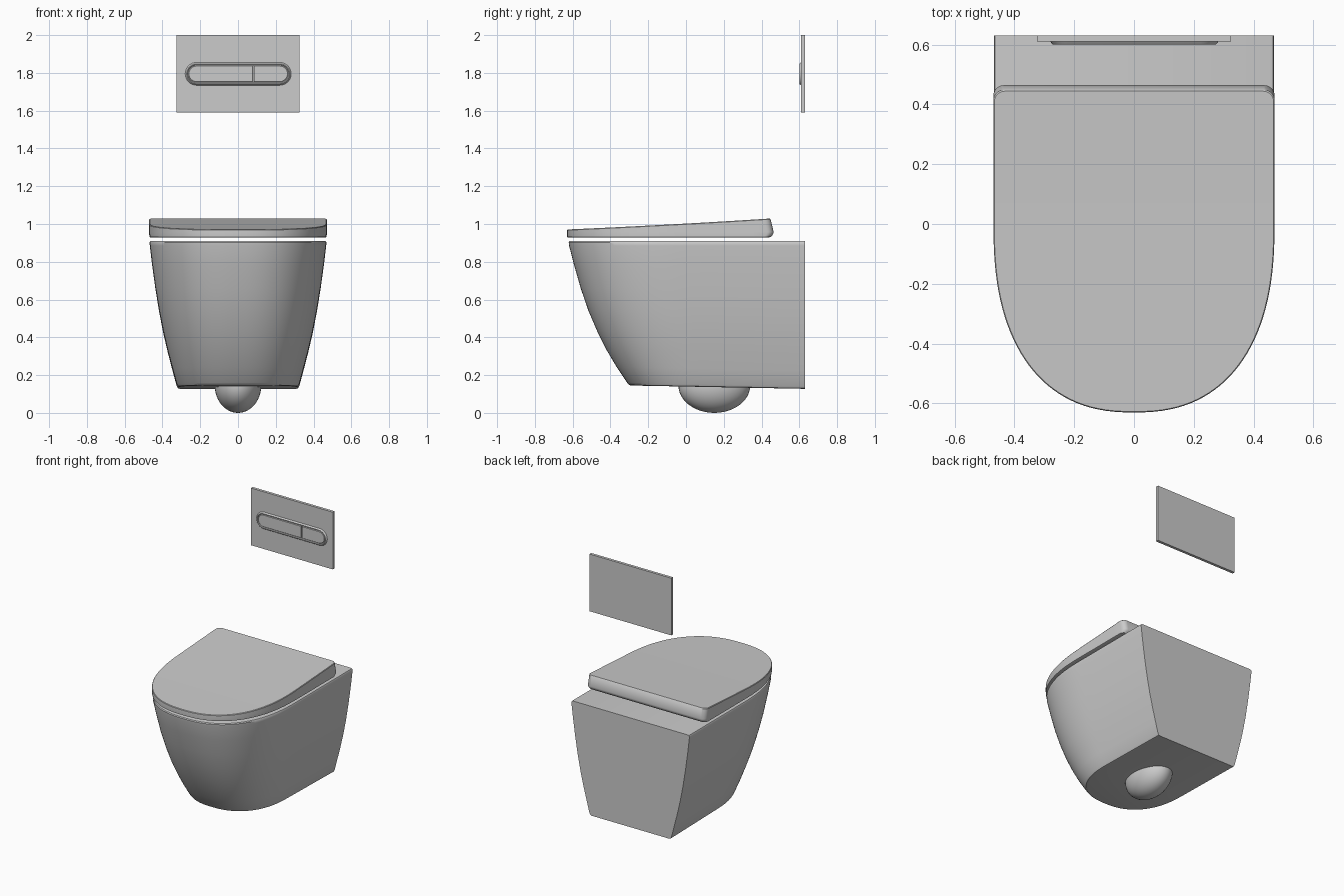
import bpy, bmesh, math

if "Cube" in bpy.data.objects:
    bpy.data.objects.remove(bpy.data.objects["Cube"])


def finish(name, bm, angle=35):
    bmesh.ops.recalc_face_normals(bm, faces=bm.faces)
    me = bpy.data.meshes.new(name)
    bm.to_mesh(me)
    bm.free()
    ob = bpy.data.objects.new(name, me)
    bpy.context.collection.objects.link(ob)
    bpy.ops.object.select_all(action='DESELECT')
    ob.select_set(True)
    bpy.context.view_layer.objects.active = ob
    bpy.ops.object.shade_smooth_by_angle(angle=math.radians(angle))
    return ob


def loft(name, rings, caps='strip', angle=35):
    """Skin a stack of closed rings; strip caps join mirrored points."""
    bm = bmesh.new()
    vs = [[bm.verts.new(p) for p in r] for r in rings]
    n = len(vs[0])
    for a, b in zip(vs, vs[1:]):
        for i in range(n):
            j = (i + 1) % n
            bm.faces.new((a[i], a[j], b[j], b[i]))
    for r in ((vs[0], vs[-1]) if caps == 'strip' else ()):
        for i in range(n // 2):
            q = [r[i], r[i + 1], r[n - 2 - i], r[n - 1 - i]]
            bm.faces.new(list(dict.fromkeys(q)))
    if caps == 'ngon':
        bm.faces.new(vs[0])
        bm.faces.new(vs[-1])
    return finish(name, bm, angle)


def d_ring(w, front, centre, back, zf, r=0.0, steps=32, p=2.4):
    """D-shaped outline: straight sides, superelliptic front, rounded back corners."""
    half = []
    if r:
        for k in range(7):
            a = math.pi / 2 * (1 - k / 6)
            half.append((w - r + r * math.cos(a), back - r + r * math.sin(a)))
    else:
        half.append((w, back))
    y0 = half[-1][1]
    half += [(w, y0 + (centre - y0) * k / 6) for k in range(1, 6)]
    for k in range(steps):
        t = math.pi / 2 * k / steps
        half.append((w * math.cos(t) ** (2 / p),
                     centre - (centre - front) * math.sin(t) ** (2 / p)))
    pts = half + [(0, front)] + [(-x, y) for x, y in reversed(half)]
    return [(x, y, zf(y)) for x, y in pts]


# bowl: levels of (height, half width, front y, start of the curved front)
def sloped(z, k):
    return lambda y: z - k * (y + 0.3)


levels = [(0.145, 0.308, -0.290, 0.10), (0.148, 0.318, -0.301, 0.10),
          (0.160, 0.325, -0.312, 0.10), (0.24, 0.347, -0.366, 0.08),
          (0.33, 0.371, -0.420, 0.07), (0.43, 0.395, -0.470, 0.05),
          (0.54, 0.417, -0.517, 0.04), (0.66, 0.437, -0.558, 0.02),
          (0.78, 0.454, -0.592, 0.01), (0.885, 0.467, -0.619, 0.0),
          (0.902, 0.468, -0.621, 0.0), (0.909, 0.464, -0.617, 0.0),
          (0.911, 0.456, -0.609, 0.0)]
rings = [d_ring(w, f, c, 0.63, sloped(z, 0.019 * max(0, (0.885 - z) / 0.74)))
         for z, w, f, c in levels]
loft("bowl", rings)


# lid: wedge rising toward the back, undercut at its back edge
def lid_top(y):
    t = (y + 0.63) / 1.075
    return 0.971 + 0.047 * t + 0.011 * t * t


lid = [(0.462, -0.622, 0.435, lambda y: 0.928),
       (0.469, -0.629, 0.448, lambda y: 0.931),
       (0.470, -0.630, 0.461, lambda y: 0.945),
       (0.470, -0.630, 0.464, lambda y: 0.958),
       (0.470, -0.630, 0.448, lambda y: lid_top(y) - 0.004),
       (0.467, -0.627, 0.444, lid_top)]
loft("lid", [d_ring(w, f, 0.0, b, z, r=0.035) for w, f, b, z in lid])

# drain bulge under the bowl
bm = bmesh.new()
bmesh.ops.create_uvsphere(bm, u_segments=40, v_segments=24, radius=1)
bmesh.ops.bisect_plane(bm, geom=bm.verts[:] + bm.edges[:] + bm.faces[:],
                       plane_co=(0, 0, 0.1), plane_no=(0, 0, 1), clear_outer=True)
bmesh.ops.scale(bm, vec=(0.123, 0.19, 0.145), verts=bm.verts)
bmesh.ops.translate(bm, vec=(0, 0.15, 0.145), verts=bm.verts)
finish("drain_bulge", bm)

# flush plate on the wall
bm = bmesh.new()
bmesh.ops.create_cube(bm, size=1)
bmesh.ops.scale(bm, vec=(0.65, 0.02, 0.41), verts=bm.verts)
bmesh.ops.translate(bm, vec=(0, 0.62, 1.795), verts=bm.verts)
finish("flush_plate", bm)


def pill(left, right, h, y, round_left=True, round_right=True, n=16):
    """Capsule outline in the wall plane; either end may be cut square."""
    pts = []
    for x, start, rounded, s in ((right, -90, round_right, 1), (left, 90, round_left, -1)):
        if rounded:
            for k in range(n + 1):
                a = math.radians(start + 180 * k / n)
                pts.append((x - s * h + h * math.cos(a), y, 1.795 + h * math.sin(a)))
        else:
            pts += [(x, y, 1.795 - s * h), (x, y, 1.795 + s * h)]
    return pts


# raised rim around the buttons
rim = [(0.062, 0.612), (0.056, 0.603), (0.053, 0.600), (0.050, 0.600),
       (0.047, 0.603), (0.046, 0.612)]
loft("button_rim", [pill(-0.219 - h, 0.221 + h, h, y) for h, y in rim], caps=None)

# two flush buttons with a narrow gap between them
for name, l, r, rl, rr in (("full_flush_button", -0.262, 0.079, True, False),
                           ("half_flush_button", 0.084, 0.264, False, True)):
    loft(name, [pill(l, r, 0.043, 0.612, rl, rr), pill(l, r, 0.043, 0.604, rl, rr),
                pill(l + 0.002, r - 0.002, 0.041, 0.602, rl, rr)], caps='ngon')
